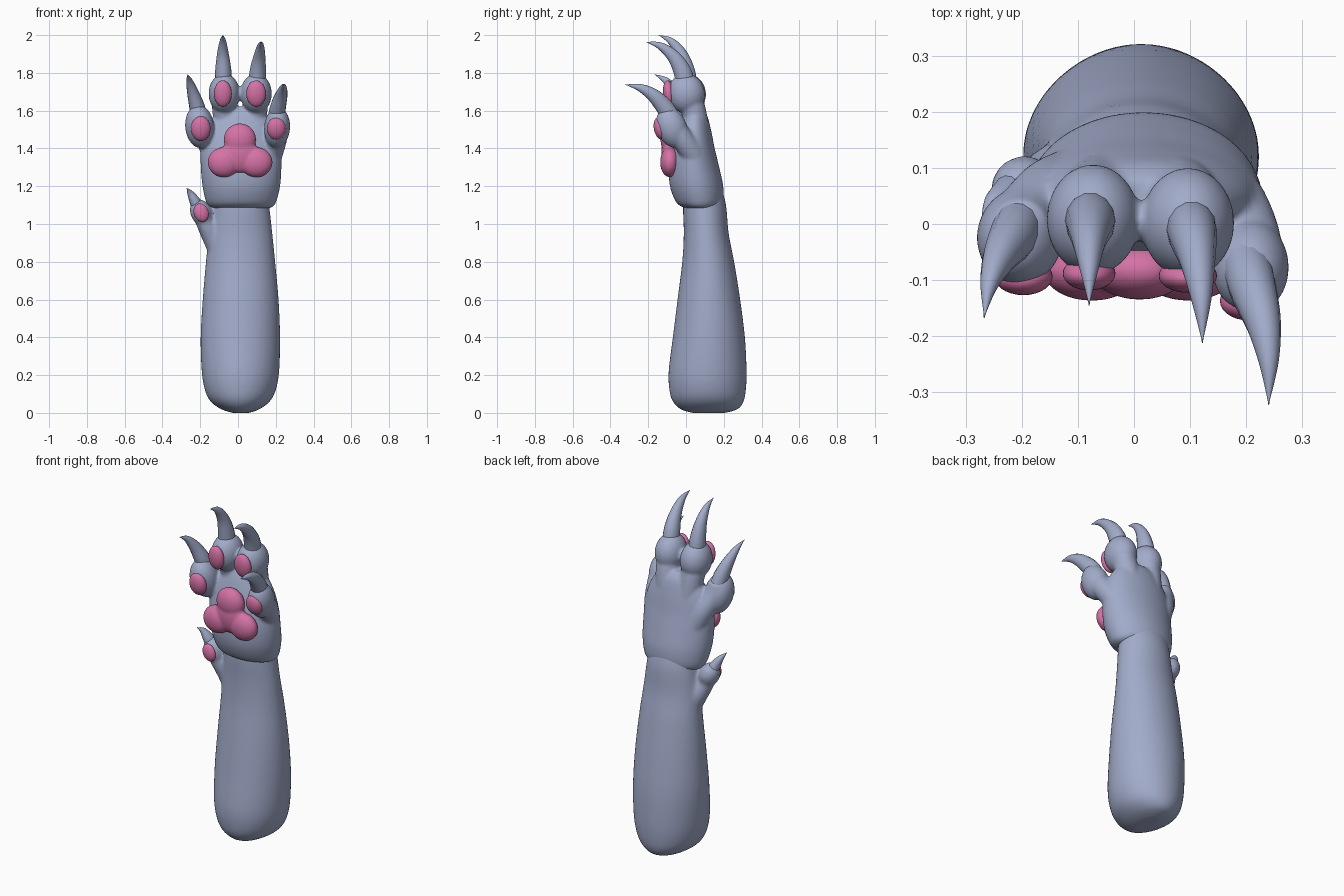
import bpy, bmesh, math
from mathutils import Vector, Matrix


def material(name, color):
    m = bpy.data.materials.new(name)
    m.diffuse_color = (*color, 1)
    return m


FUR = material("blue grey", (0.36, 0.41, 0.59))
PINK = material("pad pink", (0.66, 0.17, 0.38))


def spline(pts, n=6):
    """Catmull-Rom interpolation of tuples of any length."""
    out = []
    for i in range(len(pts) - 1):
        p = [pts[max(0, min(len(pts) - 1, i + k))] for k in (-1, 0, 1, 2)]
        for s in range(n):
            t = s / n
            out.append(tuple(0.5 * (2 * b + (c - a) * t + (2 * a - 5 * b + 4 * c - d) * t * t
                                    + (3 * b - a - 3 * c + d) * t ** 3)
                             for a, b, c, d in zip(*p)))
    return out + [pts[-1]]


def loft(bm, frames, sides):
    """Skin elliptical rings given as (centre, u axis, v axis)."""
    rings = []
    for c, u, v in frames:
        angs = [2 * math.pi * k / sides for k in range(sides)]
        rings.append([bm.verts.new(c + u * math.cos(a) + v * math.sin(a)) for a in angs])
    faces = []
    for a, b in zip(rings, rings[1:]):
        for k in range(sides):
            j = (k + 1) % sides
            faces.append(bm.faces.new((a[k], a[j], b[j], b[k])))
    faces += [bm.faces.new(rings[0][::-1]), bm.faces.new(rings[-1])]
    bmesh.ops.recalc_face_normals(bm, faces=faces)


def column(bm, rows):
    """Upright body from rows of (z, x0, x1, y0, y1)."""
    loft(bm, [(Vector(((a + b) / 2, (c + d) / 2, z)), Vector(((b - a) / 2, 0, 0)),
               Vector((0, (d - c) / 2, 0))) for z, a, b, c, d in spline(rows)], 48)


def tube(bm, pts, sides=16, depth=1.0):
    """Tapered tube through (x, y, z, radius)."""
    path = spline(pts)
    frames = []
    for i, p in enumerate(path):
        t = (Vector(path[min(i + 1, len(path) - 1)][:3]) - Vector(path[max(i - 1, 0)][:3])).normalized()
        u = Vector((1, 0, 0))
        u = (u - t * u.dot(t)).normalized()
        r = max(p[3], 0.0008)
        frames.append((Vector(p[:3]), u * r, t.cross(u) * r * depth))
    loft(bm, frames, sides)


def ball(bm, c, r, tilt=(0, 0)):
    """Ellipsoid, tilted about x then y (degrees)."""
    rot = Matrix.Rotation(math.radians(tilt[1]), 4, 'Y') @ Matrix.Rotation(math.radians(tilt[0]), 4, 'X')
    bmesh.ops.create_uvsphere(bm, u_segments=28, v_segments=18, radius=1,
                              matrix=Matrix.Translation(c) @ rot @ Matrix.Diagonal((*r, 1)))


def finish(bm, name, mat, voxel=0, smooth=6):
    me = bpy.data.meshes.new(name)
    bm.to_mesh(me)
    bm.free()
    ob = bpy.data.objects.new(name, me)
    bpy.context.collection.objects.link(ob)
    me.materials.append(mat)
    for p in me.polygons:
        p.use_smooth = True
    if voxel:  # melt the overlapping pieces into one skin
        rm = ob.modifiers.new("melt", 'REMESH')
        rm.mode, rm.voxel_size, rm.use_smooth_shade = 'VOXEL', voxel, True
        sm = ob.modifiers.new("soften", 'SMOOTH')
        sm.factor, sm.iterations = 0.5, smooth
    return ob


# Forearm with the dewclaw toe growing out of it
bm = bmesh.new()
column(bm, [(0, -.03, .06, .03, .21), (.02, -.09, .115, -.03, .275), (.06, -.145, .168, -.07, .305),
            (.12, -.175, .2, -.088, .317), (.22, -.192, .218, -.092, .321), (.4, -.198, .223, -.07, .312),
            (.6, -.187, .215, -.045, .287), (.8, -.17, .197, -.02, .255), (.95, -.155, .182, -.012, .226),
            (1.1, -.137, .165, -.015, .212), (1.2, -.12, .15, 0, .185)])
tube(bm, [(-.1, .1, .84, .05), (-.135, .09, .93, .055), (-.17, .07, 1.0, .05), (-.195, .06, 1.06, .045)])
ball(bm, (-.195, .06, 1.06), (.057, .062, .075), (0, -25))
finish(bm, "forearm", FUR, 0.01, 8)

# Palm with four toes: each a finger ridge plus a rounded tip
bm = bmesh.new()
column(bm, [(1.08, -.1, .14, .02, .13), (1.09, -.145, .182, -.02, .17), (1.12, -.17, .203, -.055, .196),
            (1.2, -.188, .223, -.085, .197), (1.3, -.197, .23, -.09, .176), (1.4, -.197, .227, -.075, .152),
            (1.5, -.17, .2, -.05, .132), (1.58, -.12, .15, -.02, .11), (1.62, -.07, .09, .01, .08)])
FINGERS = [[(-.04, .085, 1.35, .06), (-.06, .06, 1.5, .064), (-.072, .035, 1.62, .066), (-.075, .01, 1.7, .06)],
           [(.06, .085, 1.35, .06), (.08, .06, 1.5, .064), (.092, .035, 1.62, .066), (.095, .005, 1.7, .06)],
           [(.14, .08, 1.27, .06), (.178, .03, 1.38, .062), (.205, -.04, 1.48, .06), (.21, -.09, 1.57, .05)],
           [(-.1, .08, 1.3, .06), (-.15, .055, 1.42, .062), (-.19, .01, 1.51, .062), (-.205, -.01, 1.58, .055)]]
TIPS = [((-.073, .008, 1.69), (.083, .098, .107), (12, 0)), ((.096, .002, 1.69), (.083, .098, .107), (12, 0)),
        ((.207, -.075, 1.51), (.069, .08, .112), (22, 4)), ((-.203, -.022, 1.515), (.077, .084, .117), (15, -6))]
for f in FINGERS:
    tube(bm, f)
for t in TIPS:
    ball(bm, *t)
finish(bm, "palm_and_toes", FUR, 0.008, 7)

# Curved claws
CLAWS = [[(-.078, .01, 1.73, .046), (-.078, .0, 1.81, .043), (-.08, -.028, 1.9, .031),
          (-.08, -.08, 1.968, .017), (-.08, -.145, 2.0, 0)],
         [(.1, .0, 1.73, .046), (.105, -.02, 1.81, .043), (.113, -.065, 1.885, .032),
          (.12, -.135, 1.942, .018), (.122, -.212, 1.964, 0)],
         [(.2, -.07, 1.55, .044), (.212, -.115, 1.62, .042), (.23, -.175, 1.683, .032),
          (.24, -.245, 1.722, .018), (.24, -.322, 1.738, 0)],
         [(-.203, .0, 1.55, .044), (-.218, -.025, 1.625, .041), (-.24, -.06, 1.7, .03),
          (-.258, -.108, 1.76, .016), (-.267, -.167, 1.792, 0)],
         [(-.205, .065, 1.07, .034), (-.228, .05, 1.12, .029), (-.252, .035, 1.162, .017), (-.272, .005, 1.19, 0)]]
for i, c in enumerate(CLAWS):
    bm = bmesh.new()
    tube(bm, c, 14, 1.12)
    finish(bm, f"claw_{i + 1}", FUR)

# Toe pads
PADS = [((-.08, -.088, 1.69), (.047, .03, .07), (5, 0)), ((.096, -.092, 1.69), (.052, .03, .07), (5, 0)),
        ((.203, -.137, 1.505), (.05, .033, .06), (12, 0)), ((-.197, -.093, 1.505), (.052, .033, .066), (8, 0)),
        ((-.195, .008, 1.06), (.039, .023, .05), (0, -20))]
for i, p in enumerate(PADS):
    bm = bmesh.new()
    ball(bm, *p)
    finish(bm, f"toe_pad_{i + 1}", PINK)

# Three-lobed main pad
bm = bmesh.new()
ball(bm, (.01, -.083, 1.447), (.086, .052, .086))
for x in (-.075, .097):
    ball(bm, (x, -.085, 1.327), (.086, .052, .08))
ball(bm, (.01, -.085, 1.37), (.095, .046, .1))
finish(bm, "main_pad", PINK, 0.007, 6)
